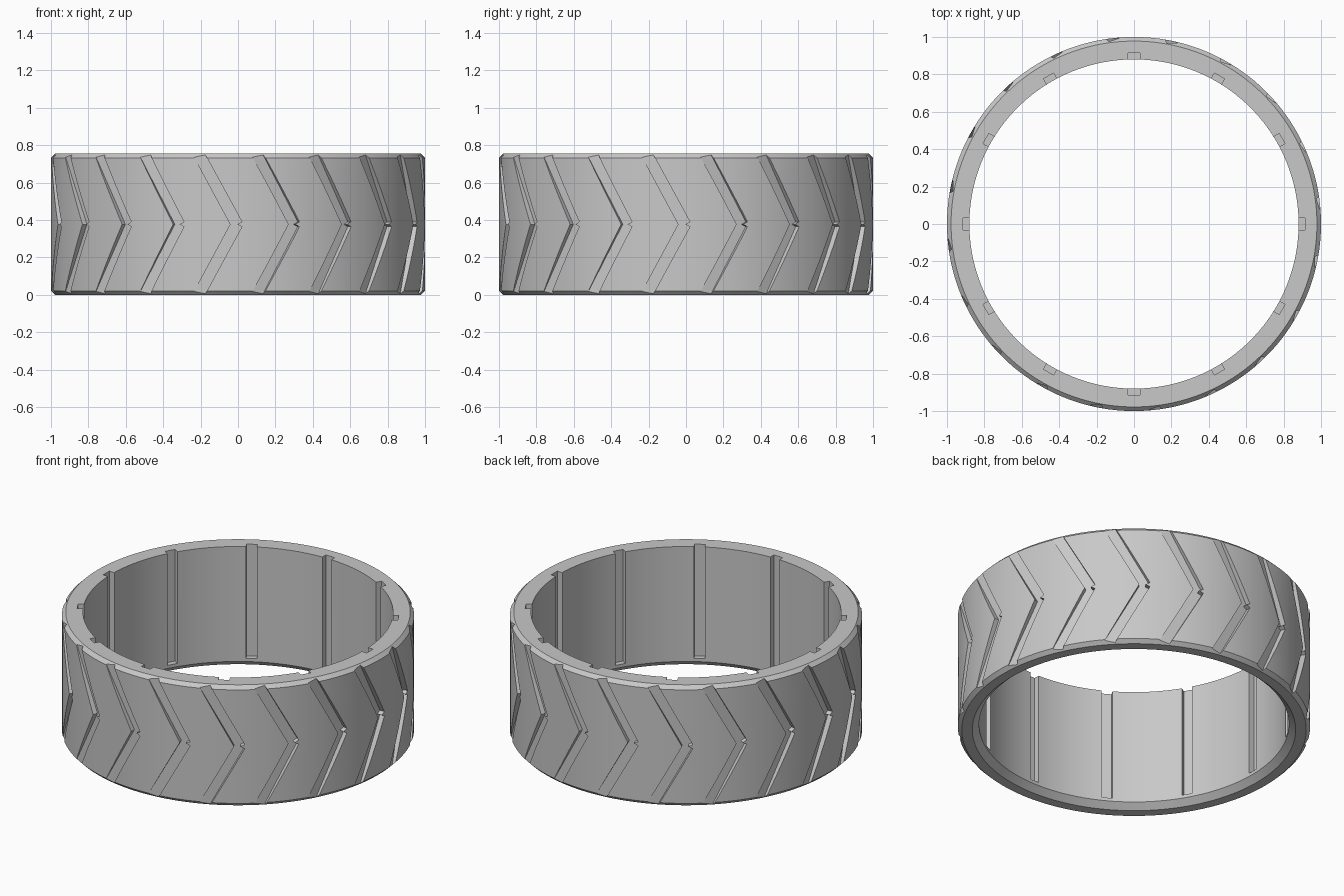
import bpy, bmesh, math
from mathutils import Matrix, Vector

cube = bpy.data.objects.get("Cube")
if cube:
    bpy.data.objects.remove(cube, do_unlink=True)

HEIGHT = 0.755
MID = HEIGHT / 2

grey = bpy.data.materials.new("rubber_grey")
grey.use_nodes = True
grey.diffuse_color = (0.58, 0.58, 0.58, 1)
grey.node_tree.nodes["Principled BSDF"].inputs["Base Color"].default_value = grey.diffuse_color


def make_object(name, bm):
    bmesh.ops.recalc_face_normals(bm, faces=bm.faces[:])
    mesh = bpy.data.meshes.new(name)
    bm.to_mesh(mesh)
    bm.free()
    mesh.materials.append(grey)
    obj = bpy.data.objects.new(name, mesh)
    bpy.context.collection.objects.link(obj)
    return obj


def ring(name, profile, steps):
    """Sweep a closed (radius, z) profile around the vertical axis."""
    bm = bmesh.new()
    loops = []
    for i in range(steps):
        a = math.tau * i / steps
        loops.append([bm.verts.new((r * math.cos(a), r * math.sin(a), z)) for r, z in profile])
    n = len(profile)
    for i in range(steps):
        a, b = loops[i], loops[(i + 1) % steps]
        for j in range(n):
            k = (j + 1) % n
            bm.faces.new((a[j], b[j], b[k], a[k]))
    return make_object(name, bm)


def radial_prisms(name, outline, y_near, y_far, count):
    """Extrude an (x, z) outline along y and repeat it around the ring."""
    bm = bmesh.new()
    for i in range(count):
        turn = Matrix.Rotation(math.tau * i / count, 3, 'Z')
        near = [bm.verts.new(turn @ Vector((x, y_near, z))) for x, z in outline]
        far = [bm.verts.new(turn @ Vector((x, y_far, z))) for x, z in outline]
        bm.faces.new(near)
        bm.faces.new(far[::-1])
        n = len(outline)
        for j in range(n):
            k = (j + 1) % n
            bm.faces.new((near[j], far[j], far[k], near[k]))
    obj = make_object(name, bm)
    obj.hide_render = True
    return obj


# Tyre body: chamfered outer rims and a flared lower inner edge
tyre = ring("tyre", [(0.88, 0.035), (0.918, 0), (0.978, 0), (1, 0.022),
                     (1, HEIGHT - 0.022), (0.978, HEIGHT), (0.88, HEIGHT)], 180)

# Chevron tread grooves, mirrored about mid height, with a small notch at the tip
slope = 0.54
top = MID + 0.42
upper = [(-0.04 - slope * (top - MID), top), (0.026 - slope * (top - MID), top), (0.021, MID + 0.013)]
lower = [(x, 2 * MID - z) for x, z in reversed(upper)]
chevron = upper + [(-0.004, MID)] + lower + [(-0.04, MID)]
tread_cutter = radial_prisms("tread_cutter", chevron, -1.1, -0.969, 20)

# Key slots in the inner wall, open at the top
slot = [(-0.031, 0.055), (0.031, 0.055), (0.031, 0.9), (-0.031, 0.9)]
slot_cutter = radial_prisms("slot_cutter", slot, -0.914, -0.8, 12)

for cutter in (tread_cutter, slot_cutter):
    mod = tyre.modifiers.new(cutter.name, 'BOOLEAN')
    mod.operation = 'DIFFERENCE'
    mod.solver = 'EXACT'
    mod.object = cutter

# Bake the cuts and drop the cutters
bpy.context.view_layer.update()
graph = bpy.context.evaluated_depsgraph_get()
tyre_mesh = bpy.data.meshes.new_from_object(tyre.evaluated_get(graph))
tyre.modifiers.clear()
tyre.data = tyre_mesh
for cutter in (tread_cutter, slot_cutter):
    bpy.data.objects.remove(cutter, do_unlink=True)

bpy.ops.object.select_all(action='DESELECT')
tyre.select_set(True)
bpy.context.view_layer.objects.active = tyre
bpy.ops.object.shade_smooth_by_angle(angle=math.radians(20))
